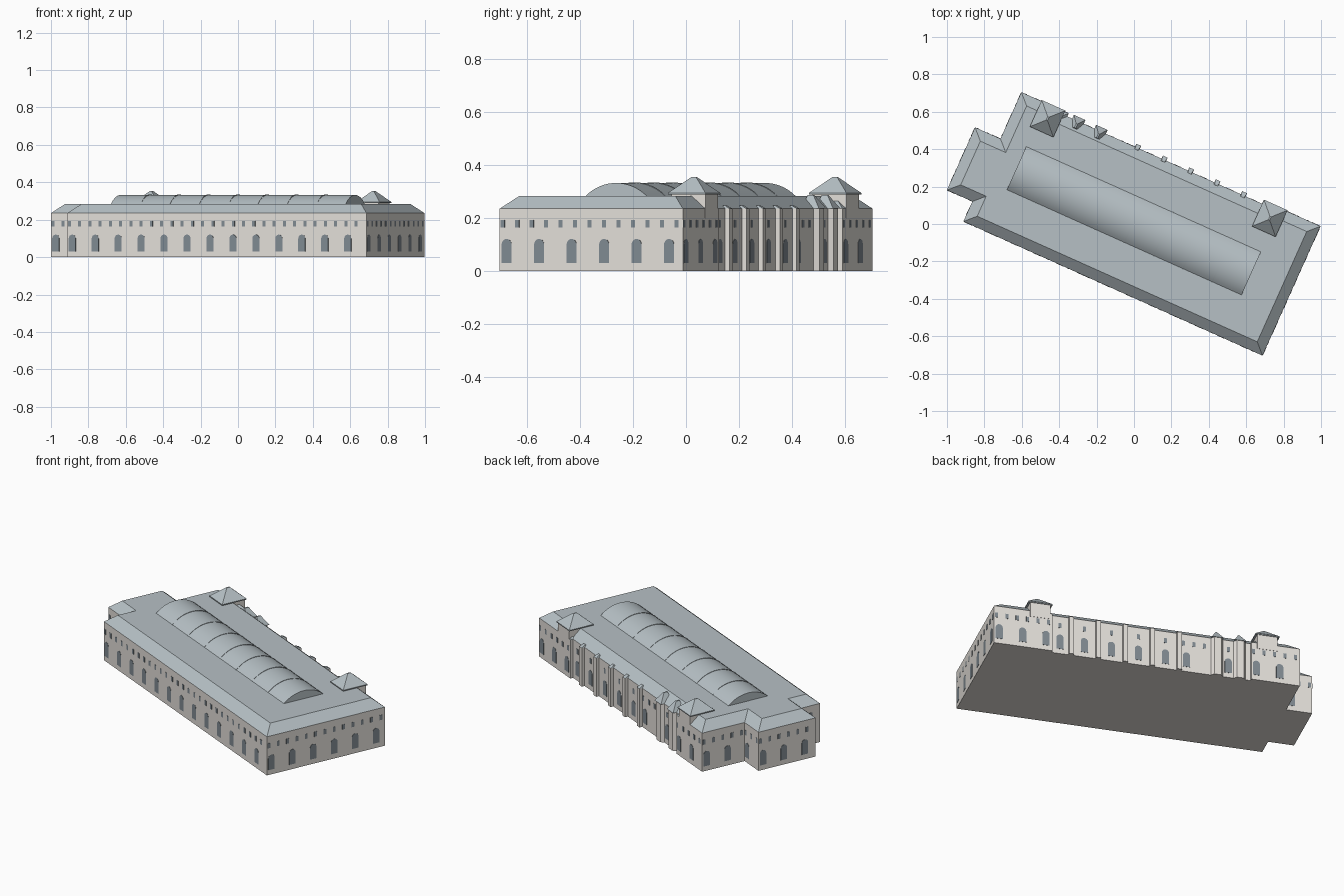
import bpy, bmesh, math
from mathutils import Vector

if "Cube" in bpy.data.objects:
    bpy.data.objects.remove(bpy.data.objects["Cube"])

ANGLE = math.radians(-24.15)   # whole building is turned on its plot


def material(name, col):
    m = bpy.data.materials.new(name)
    m.diffuse_color = (*col, 1)
    m.use_nodes = True
    m.node_tree.nodes["Principled BSDF"].inputs["Base Color"].default_value = m.diffuse_color
    return m


STONE = material("stone", (0.78, 0.75, 0.71))
SLATE = material("slate", (0.47, 0.53, 0.56))
GLASS = material("dark_glass", (0.22, 0.26, 0.29))


def make(name, bm, mat):
    bmesh.ops.recalc_face_normals(bm, faces=bm.faces)
    me = bpy.data.meshes.new(name)
    bm.to_mesh(me)
    bm.free()
    me.materials.append(mat)
    ob = bpy.data.objects.new(name, me)
    ob.rotation_euler.z = ANGLE
    bpy.context.collection.objects.link(ob)
    return ob


def loft(bm, low, z0, high, z1):
    """Solid between two plan outlines with equal point counts."""
    a = [bm.verts.new((*p, z0)) for p in low]
    b = [bm.verts.new((*p, z1)) for p in high]
    n = len(a)
    bm.faces.new(a[::-1])
    bm.faces.new(b)
    for i in range(n):
        j = (i + 1) % n
        bm.faces.new((a[i], a[j], b[j], b[i]))


def rect(u, v, hu, hv):
    return [(u - hu, v - hv), (u + hu, v - hv), (u + hu, v + hv), (u - hu, v + hv)]


def inset(poly, d):
    """Mitred inset of a counterclockwise outline."""
    out = []
    for i, p in enumerate(poly):
        p = Vector(p)
        e0 = (p - Vector(poly[i - 1])).normalized()
        e1 = (Vector(poly[(i + 1) % len(poly)]) - p).normalized()
        n0, n1 = Vector((-e0.y, e0.x)), Vector((-e1.y, e1.x))
        out.append(tuple(p + (n0 + n1) * d / (1 + n0.dot(n1))))
    return out


EAVE, TOP, BACK, REC = 0.235, 0.283, 0.397, 0.379
U0, U1, V0 = -0.838, 0.915, -0.361
front = [(U0, V0), (U1, V0), (U1, BACK)]
annex = [(U0, BACK), (U0, 0.124), (-0.987, 0.124), (-0.987, -0.244), (U0, -0.244)]
recess = [(0.58, BACK), (0.58, REC), (-0.56, REC), (-0.56, BACK)]
outline = front + recess + annex

# Wall outline with small piers along the recessed back facade
piers = []
pier_us = [0.47 - 0.155 * i for i in range(5)]
for u in pier_us:
    piers += [(u + 0.014, REC), (u + 0.014, BACK), (u - 0.014, BACK), (u - 0.014, REC)]
bays = []
bay_us = (-0.368, -0.498)
for u in bay_us:
    bays += [(u + 0.034, REC), (u + 0.02, BACK), (u - 0.02, BACK), (u - 0.034, REC)]
walls = front + recess[:2] + piers + bays + recess[2:] + annex

bm = bmesh.new()
loft(bm, walls, 0, walls, EAVE)
make("outer_walls", bm, STONE)

# Sloped roof edge with flat deck
bm = bmesh.new()
loft(bm, outline, EAVE, inset(outline, 0.056), TOP)
make("main_roof", bm, SLATE)

# Small hipped roofs on the projecting back bays and pier caps
bm = bmesh.new()
for u in bay_us:
    loft(bm, rect(u, 0.365, 0.034, 0.036), EAVE, rect(u, 0.352, 0.004, 0.012), TOP + 0.004)
for u in pier_us:
    loft(bm, rect(u, 0.382, 0.014, 0.015), EAVE, rect(u, 0.372, 0.01, 0.004), EAVE + 0.012)
make("bay_roofs", bm, SLATE)

# Back towers with pyramid roofs
for name, u in (("left", -0.652), ("right", 0.65)):
    bm = bmesh.new()
    body = rect(u, 0.328, 0.058, 0.0705)
    loft(bm, body, 0.2, body, 0.292)
    make(name + "_tower", bm, STONE)
    bm = bmesh.new()
    eave = rect(u, 0.325, 0.069, 0.078)
    loft(bm, eave, 0.288, eave, 0.294)
    loft(bm, eave, 0.294, rect(u, 0.325, 0.004, 0.01), 0.354)
    make(name + "_tower_roof", bm, SLATE)


# Barrel vault skylight with cross ribs
def vault(name, u0, u1, half, height, base, seg=16):
    r = (half * half + height * height) / (2 * height)
    a = math.asin(half / r)
    pts = [(0.0155 + r * math.sin(t), base + height - r + r * math.cos(t))
           for t in (-a + 2 * a * i / seg for i in range(seg + 1))]
    bm = bmesh.new()
    rows = [[bm.verts.new((u, *p)) for p in pts] for u in (u0, u1)]
    for i in range(seg):
        bm.faces.new((rows[0][i], rows[0][i + 1], rows[1][i + 1], rows[1][i]))
    bm.faces.new((rows[0][0], rows[1][0], rows[1][-1], rows[0][-1]))
    bm.faces.new(rows[0])
    bm.faces.new(rows[1][::-1])
    ob = make(name, bm, SLATE)
    bpy.context.view_layer.objects.active = ob
    ob.select_set(True)
    bpy.ops.object.shade_smooth_by_angle(angle=math.radians(30))
    ob.select_set(False)


vault("barrel_vault", -0.695, 0.68, 0.1275, 0.05, TOP - 0.001)
for i in range(1, 8):
    c = -0.695 + 1.375 * i / 8
    vault("vault_rib_%d" % i, c - 0.003, c + 0.003, 0.129, 0.0525, TOP - 0.001)

# Windows: arched ground floor row and small square upper row
ARCH = [(-0.0205, 0.03), (0.0205, 0.03)] + [
    (0.0205 * math.cos(math.pi * i / 8), 0.1 + 0.0205 * math.sin(math.pi * i / 8)) for i in range(9)]
SMALL = [(-0.0085, 0.163), (0.0085, 0.163), (0.0085, 0.193), (-0.0085, 0.193)]


def plate(bm, p, d, shape):
    n = Vector((d.y, -d.x))
    ring = [[bm.verts.new((*(p + d * s + n * k), z)) for s, z in shape] for k in (-0.002, 0.0015)]
    m = len(shape)
    bm.faces.new(ring[1])
    bm.faces.new(ring[0][::-1])
    for i in range(m):
        j = (i + 1) % m
        bm.faces.new((ring[0][i], ring[0][j], ring[1][j], ring[1][i]))


def spots(length, first, step):
    if length < 0.13:
        return [length / 2]
    return [first + step * i for i in range(int((length - 2 * first) / step + 1e-6) + 1)]


arches, squares = bmesh.new(), bmesh.new()
for i, p in enumerate(walls):
    p, q = Vector(p), Vector(walls[(i + 1) % len(walls)])
    length = (q - p).length
    if length < 0.055:
        continue
    d = (q - p) / length
    for s in spots(length, 0.029, 0.1345):
        plate(arches, p + d * s, d, ARCH)
    for s in spots(length, 0.0125, 0.06):
        plate(squares, p + d * s, d, SMALL)
make("arched_windows", arches, GLASS)
make("upper_windows", squares, GLASS)
